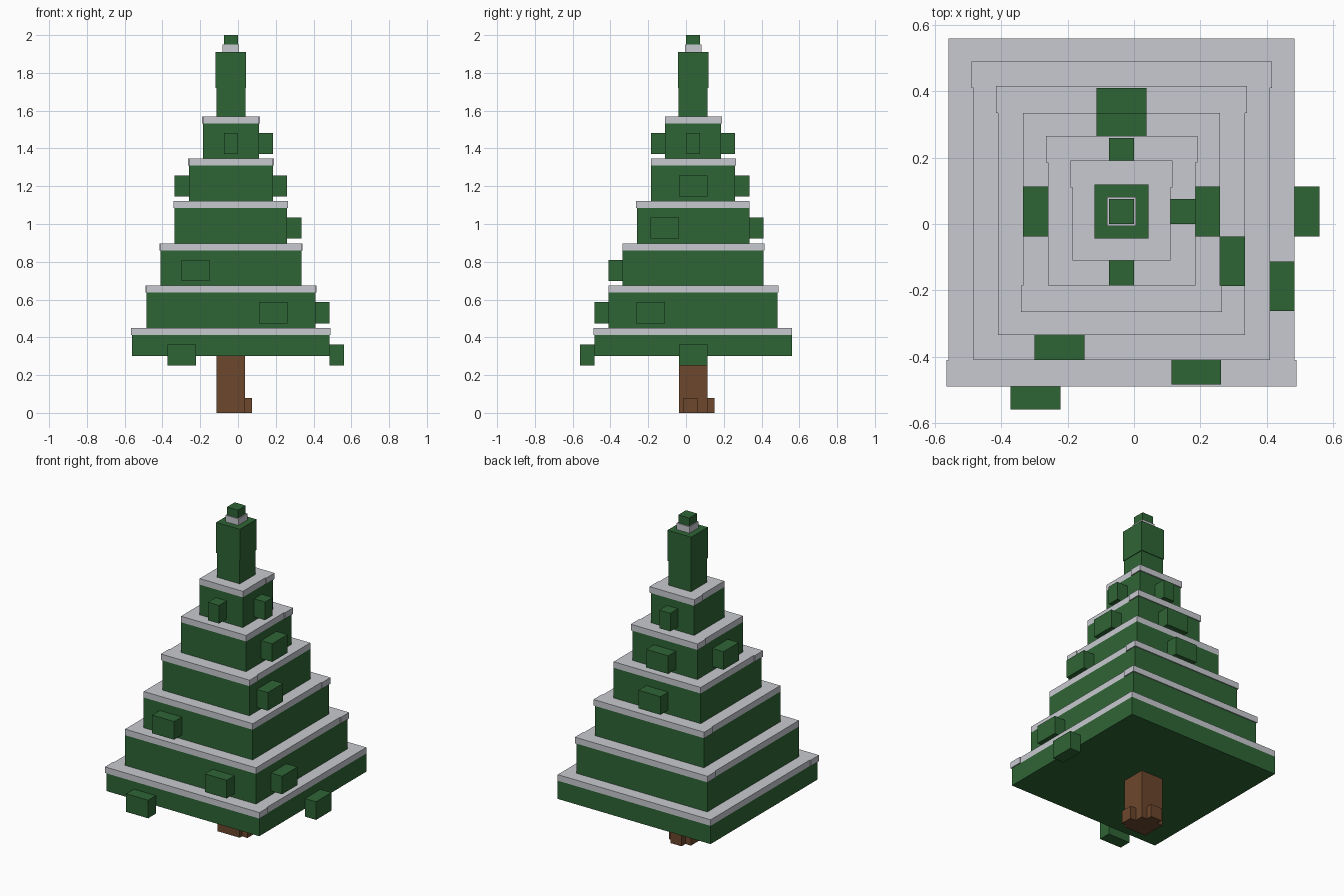
import bpy
import bmesh
from mathutils import Matrix, Vector

default = bpy.data.objects.get("Cube")
if default:
    bpy.data.objects.remove(default, do_unlink=True)


def material(name, rgb):
    m = bpy.data.materials.new(name)
    m.use_nodes = True
    m.diffuse_color = (*rgb, 1)
    m.node_tree.nodes["Principled BSDF"].inputs["Base Color"].default_value = (*rgb, 1)
    return m


GREEN = material("pine green", (0.028, 0.13, 0.036))
SNOW = material("snow grey", (0.58, 0.59, 0.63))
BARK = material("bark brown", (0.15, 0.063, 0.026))

# The tree axis sits a little off the centre
CX, CY = -0.0375, 0.0375


def make_boxes(name, boxes, mat):
    """One object from boxes given as (x0, x1, y0, y1, z0, z1) about the tree axis."""
    bm = bmesh.new()
    for x0, x1, y0, y1, z0, z1 in boxes:
        centre = Vector((x0 + x1 + 2 * CX, y0 + y1 + 2 * CY, z0 + z1)) / 2
        size = Matrix.Diagonal((x1 - x0, y1 - y0, z1 - z0, 1))
        bmesh.ops.create_cube(bm, size=1, matrix=Matrix.Translation(centre) @ size)
    mesh = bpy.data.meshes.new(name)
    bm.to_mesh(mesh)
    bm.free()
    mesh.materials.append(mat)
    obj = bpy.data.objects.new(name, mesh)
    bpy.context.collection.objects.link(obj)


def square(half, z0, z1):
    return (-half, half, -half, half, z0, z1)


# Trunk with two small roots
make_boxes("trunk", [square(0.075, 0, 0.30)], BARK)
make_boxes("right_root", [(0.075, 0.1125, -0.0525, 0.0225, 0, 0.08)], BARK)
make_boxes("back_root", [(-0.0375, 0.0375, 0.075, 0.1125, 0, 0.08)], BARK)

# Foliage tiers, each capped by snow with a slightly wider strip at one end
STEP, CAP, LIP = 0.075, 0.0375, 0.006
strip_ends = (-1, 1, 1, -1, 1, 1)
halves, bases = [], []
for i, end in enumerate(strip_ends):
    half = 0.5225 - STEP * i
    top = 0.45 + 0.224 * i
    base = 0.30 if i == 0 else top - 0.224
    halves.append(half)
    bases.append(top - 0.224)
    make_boxes(f"foliage_tier_{i + 1}", [square(half, base, top - CAP)], GREEN)
    inner, outer = end * (half - STEP), end * (half + LIP)
    plate = (-half, half, *sorted((-end * half, inner)), top - CAP, top)
    strip = (-half - LIP, half + LIP, *sorted((inner, outer)), top - CAP, top)
    make_boxes(f"snow_tier_{i + 1}", [plate, strip], SNOW)

# Stubby branches: tier, side, offset along that side, width
branches = [
    (0, "front", -0.26, 0.15), (0, "right", 0, 0.15),
    (1, "front", 0.225, 0.15), (1, "right", -0.225, 0.15),
    (2, "front", -0.1875, 0.15),
    (3, "right", -0.15, 0.15), (3, "back", 0, 0.15),
    (4, "right", 0, 0.15), (4, "left", 0, 0.15), (4, "back", 0, 0.15),
    (5, "right", 0, 0.075), (5, "front", 0, 0.075), (5, "back", 0, 0.075),
]
for tier, side, offset, width in branches:
    sign = 1 if side in ("right", "back") else -1
    out = sorted((sign * halves[tier], sign * (halves[tier] + STEP)))
    along = (offset - width / 2, offset + width / 2)
    z = bases[tier] + 0.024
    xy = (*along, *out) if side in ("front", "back") else (*out, *along)
    make_boxes(f"{side}_branch_{tier + 1}", [(*xy, z, z + 0.112)], GREEN)

# Slim spire, its snow collar and the tip
make_boxes("spire_base", [square(0.077, 1.57, 1.72)], GREEN)
make_boxes("spire", [square(0.081, 1.72, 1.91)], GREEN)
make_boxes("spire_snow", [square(0.044, 1.91, 1.95)], SNOW)
make_boxes("tip", [square(0.0375, 1.95, 2.0)], GREEN)
